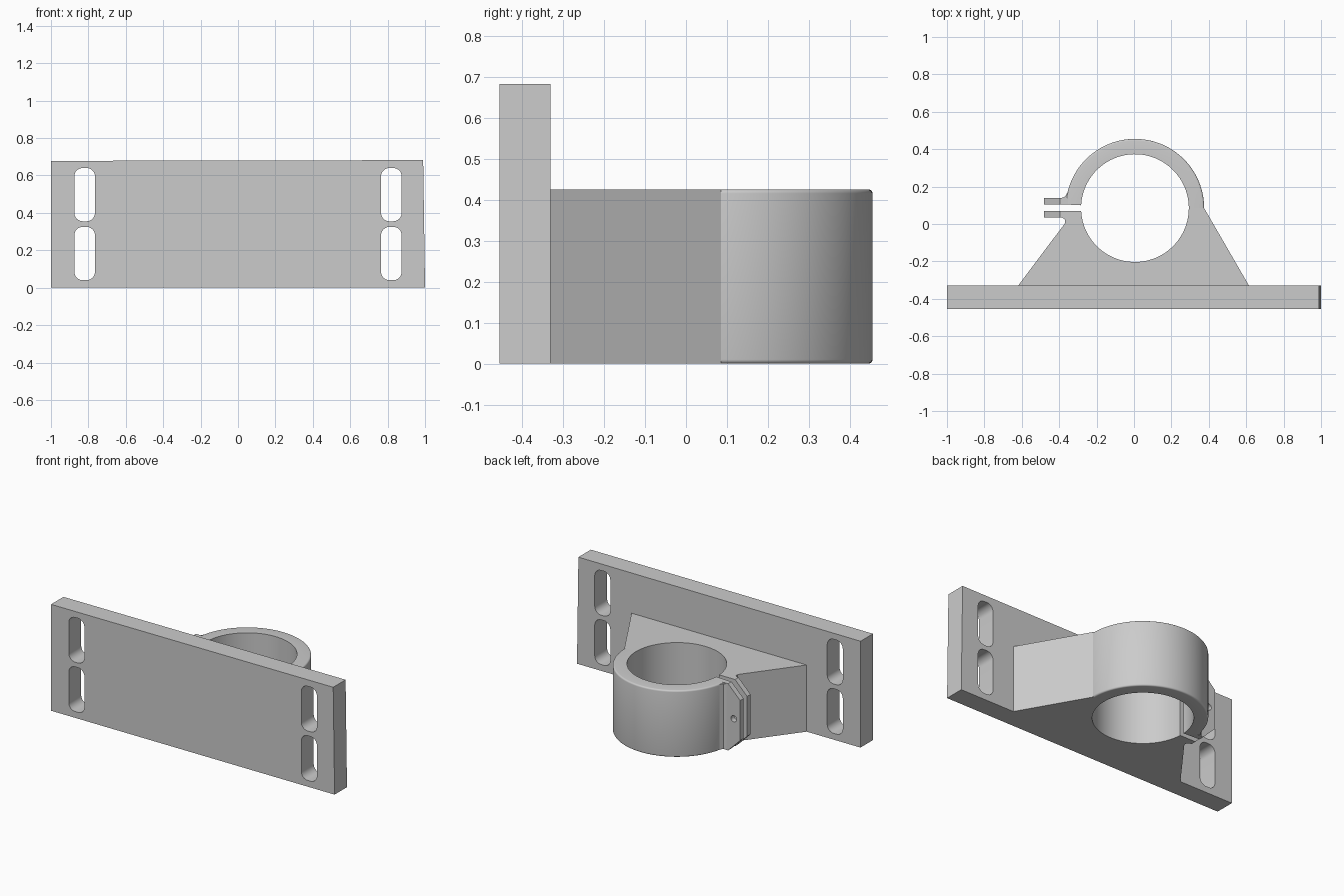
import bpy, bmesh
from math import sin, cos, pi, radians, asin

cube = bpy.data.objects.get("Cube")
if cube:
    bpy.data.objects.remove(cube, do_unlink=True)

grey = bpy.data.materials.new("plain grey")
grey.use_nodes = True
grey.diffuse_color = (0.6, 0.6, 0.6, 1)
grey.node_tree.nodes["Principled BSDF"].inputs["Base Color"].default_value = (0.6, 0.6, 0.6, 1)

CX, CY = 0.005, 0.085      # bore centre
R_OUT, R_IN = 0.37, 0.288
H = 0.425                  # clamp height
SLOT_LOW, SLOT_HIGH = 0.07, 0.105


def arc(cx, cy, r, a0, a1, n):
    return [(cx + r * cos(a0 + (a1 - a0) * i / n), cy + r * sin(a0 + (a1 - a0) * i / n))
            for i in range(n + 1)]


def rounded_slot(x0, x1, z0, z1, r):
    corners = [(x1 - r, z1 - r), (x0 + r, z1 - r), (x0 + r, z0 + r), (x1 - r, z0 + r)]
    return [p for i, c in enumerate(corners)
            for p in arc(*c, r, i * pi / 2, (i + 1) * pi / 2, 8)]


def finish(name, bm):
    bmesh.ops.remove_doubles(bm, verts=bm.verts[:], dist=0.0001)
    bmesh.ops.recalc_face_normals(bm, faces=bm.faces[:])
    mesh = bpy.data.meshes.new(name)
    bm.to_mesh(mesh)
    bm.free()
    mesh.materials.append(grey)
    ob = bpy.data.objects.new(name, mesh)
    bpy.context.collection.objects.link(ob)
    bpy.ops.object.select_all(action='DESELECT')
    ob.select_set(True)
    bpy.context.view_layer.objects.active = ob
    bpy.ops.object.shade_smooth_by_angle(angle=radians(30))
    return ob


def prism(name, loops, low, high, upright=False):
    """Extrude an outline with holes along z, or along y when upright."""
    curve = bpy.data.curves.new(name + " outline", 'CURVE')
    curve.dimensions = '2D'
    curve.fill_mode = 'BOTH'
    curve.extrude = (high - low) / 2
    for loop in loops:
        spline = curve.splines.new('POLY')
        spline.points.add(len(loop) - 1)
        for point, (a, b) in zip(spline.points, loop):
            point.co = (a, b, 0, 1)
        spline.use_cyclic_u = True
    temp = bpy.data.objects.new(name + " outline", curve)
    bpy.context.collection.objects.link(temp)
    filled = temp.evaluated_get(bpy.context.evaluated_depsgraph_get()).to_mesh()
    bm = bmesh.new()
    bm.from_mesh(filled)
    bpy.data.objects.remove(temp, do_unlink=True)
    mid = (low + high) / 2
    for v in bm.verts:
        x, y, z = v.co
        v.co = (x, mid - z, y) if upright else (x, y, z + mid)
    return finish(name, bm)


# Mounting plate with four rounded slots
outline = [(-1, 0), (1, 0), (0.99, 0.682), (-1, 0.678)]
slots = [rounded_slot(x - 0.055, x + 0.055, z, z + 0.285, 0.045)
         for x in (-0.82, 0.82) for z in (0.04, 0.355)]
prism("mounting_plate", [outline] + slots, -0.455, -0.33, upright=True)

# Tapered bracket holding the lower half of the bore
end = pi + asin((CY - SLOT_LOW) / R_IN)
bore = arc(CX, CY, R_IN, end, 2 * pi, 48)
prism("bracket", [[(-0.62, -0.33), (0.615, -0.33), (CX + R_OUT, CY)] + bore[::-1] +
                  [(-0.385, SLOT_LOW), (-0.385, 0.035), (-0.37, 0.025), (-0.368, 0.005)]], 0, H)

# Clamp arm: half ring with rounded outer rims
section = ([(R_IN, 0)] + arc(R_OUT - 0.01, 0.01, 0.01, -pi / 2, 0, 4) +
           arc(R_OUT - 0.01, H - 0.01, 0.01, 0, pi / 2, 4) + [(R_IN, H)])
bm = bmesh.new()
rings = []
steps = 64
for i in range(steps + 1):
    a = radians(177) * i / steps
    rings.append([bm.verts.new((CX + r * cos(a), CY + r * sin(a), z)) for r, z in section])
for first, second in zip(rings, rings[1:]):
    for j in range(len(section)):
        k = (j + 1) % len(section)
        bm.faces.new((first[j], first[k], second[k], second[j]))
bm.faces.new(rings[0])
bm.faces.new(rings[-1])
finish("clamp_arm", bm)

# Fillet joining the arm to its tab
prism("tab_fillet", [[(-0.385, SLOT_HIGH), (-0.385, 0.14), (-0.368, 0.147), (-0.355, 0.17),
                      (-0.33, 0.17), (-0.3, SLOT_HIGH)]], 0.005, H - 0.005)

# Clamping tabs with chamfered corners and a screw hole
tab = [(-0.33, 0), (-0.395, 0), (-0.48, 0.085), (-0.48, H - 0.085), (-0.395, H), (-0.33, H)]
hole = arc(-0.435, H / 2, 0.02, 0, 2 * pi, 24)[:-1]
for name, low, high in (("fixed_tab", 0.035, SLOT_LOW), ("arm_tab", SLOT_HIGH, 0.14)):
    prism(name, [tab, hole], low, high, upright=True)
